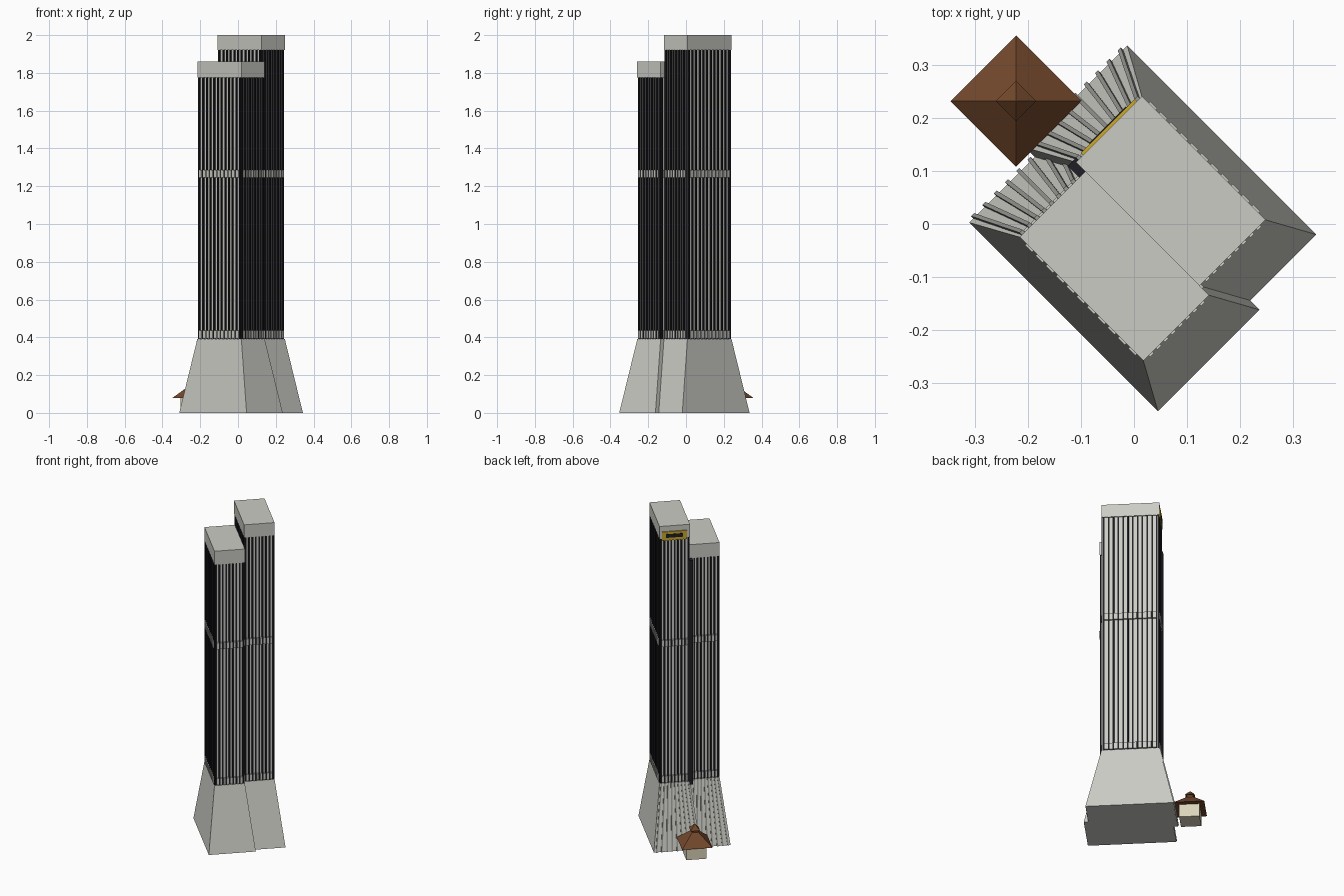
import bpy, bmesh, math
from mathutils import Matrix

if "Cube" in bpy.data.objects:
    bpy.data.objects.remove(bpy.data.objects["Cube"])

# Everything is laid out square in (s, t) and turned 45 degrees about z
TURN = Matrix.Rotation(math.radians(-45), 4, 'Z')


def material(name, rgb):
    m = bpy.data.materials.new(name)
    m.diffuse_color = (*rgb, 1)
    m.use_nodes = True
    m.node_tree.nodes["Principled BSDF"].inputs["Base Color"].default_value = m.diffuse_color
    return m


CONCRETE = material("pale_concrete", (0.60, 0.60, 0.56))
DARK = material("dark_glass", (0.014, 0.014, 0.018))
RIB = material("grey_rib", (0.32, 0.32, 0.30))
GOLD = material("gold", (0.60, 0.40, 0.025))
BROWN = material("brown_roof", (0.17, 0.065, 0.025))
CREAM = material("cream_wall", (0.72, 0.66, 0.50))


def frustum(bm, low, high, z0, z1):
    """Add a closed block between two rectangles (s0, s1, t0, t1)."""
    rings = []
    for (s0, s1, t0, t1), z in ((low, z0), (high, z1)):
        rings.append([bm.verts.new((s, t, z)) for s, t in
                      ((s0, t0), (s1, t0), (s1, t1), (s0, t1))])
    a, b = rings
    bm.faces.new(a[::-1])
    bm.faces.new(b)
    for i in range(4):
        j = (i + 1) % 4
        bm.faces.new((a[i], a[j], b[j], b[i]))


def box(bm, rect, z0, z1):
    frustum(bm, rect, rect, z0, z1)


def finish(name, bm, mat):
    bmesh.ops.transform(bm, matrix=TURN, verts=bm.verts)
    bmesh.ops.recalc_face_normals(bm, faces=bm.faces)
    me = bpy.data.meshes.new(name)
    bm.to_mesh(me)
    bm.free()
    me.materials.append(mat)
    ob = bpy.data.objects.new(name, me)
    bpy.context.collection.objects.link(ob)
    return ob


def block(name, mat, low, z0, z1, high=None):
    bm = bmesh.new()
    frustum(bm, low, high or low, z0, z1)
    return finish(name, bm, mat)


def grow(r, ds, dt):
    return (r[0] - ds, r[1] + ds, r[2] - dt, r[3] + dt)


def centres(a, b, n):
    step = (b - a) / n
    return [a + step * (i + 0.5) for i in range(n)]


BASE_Z, DEPTH = 0.39, 0.007
N_LONG, N_SHORT = 12, 9


def around(bm, r, width_share, inner, outer, z0, z1, shift=0.0):
    """Repeat upright bars round the four sides of rectangle r."""
    s0, s1, t0, t1 = r
    ws, wt = (s1 - s0) / N_LONG, (t1 - t0) / N_SHORT
    for c in centres(s0, s1, N_LONG)[:N_LONG - (shift > 0)]:
        c, w = c + shift * ws, width_share[0] * ws / 2
        box(bm, (c - w, c + w, t0 - outer, t0 + inner), z0, z1)
        box(bm, (c - w, c + w, t1 - inner, t1 + outer), z0, z1)
    for c in centres(t0, t1, N_SHORT)[:N_SHORT - (shift > 0)]:
        c, w = c + shift * wt, width_share[1] * wt / 2
        box(bm, (s0 - outer, s0 + inner, c - w, c + w), z0, z1)
        box(bm, (s1 - inner, s1 + outer, c - w, c + w), z0, z1)


def tower(name, r, cap_z, top_z):
    foot = grow(r, 0.087, 0.048)
    # Flared base, wall core and plain cap
    block(name + "_flared_base", CONCRETE, foot, 0, BASE_Z, r)
    block(name + "_wall_core", CONCRETE, grow(r, -DEPTH, -DEPTH), BASE_Z, cap_z)
    block(name + "_cap", CONCRETE, r, cap_z, top_z)
    # Dark fins on all sides
    bm = bmesh.new()
    around(bm, r, (0.30, 0.45), DEPTH, 0.0, BASE_Z, cap_z)
    finish(name + "_fins", bm, DARK)
    # Two toothed bands between the fins
    bm = bmesh.new()
    for z in (0.395, 1.245):
        around(bm, r, (0.68, 0.52), DEPTH, 0.004, z, z + 0.04, 0.5)
    finish(name + "_bands", bm, CONCRETE)
    # Sloping ribs on the entrance side of the base
    bm = bmesh.new()
    for a, b in zip(centres(foot[2], foot[3], N_SHORT), centres(r[2], r[3], N_SHORT)):
        frustum(bm, (foot[0] - 0.006, foot[0] + 0.01, a - 0.004, a + 0.004),
                (r[0] - 0.006, r[0] + 0.01, b - 0.004, b + 0.004), 0, BASE_Z)
    finish(name + "_base_ribs", bm, RIB)


tower("tall_tower", (-0.160, 0.170, 0.005, 0.181), 1.92, 2.0)
tower("short_tower", (-0.135, 0.195, -0.170, 0.005), 1.775, 1.86)

# Dark pier filling the step between the towers
block("corner_pier", DARK, (-0.166, -0.13, -0.011, 0.012), BASE_Z - 0.02, 1.775)

# Gold plaque near the top with a dark inset bar
block("gold_plaque", GOLD, (-0.166, -0.159, 0.024, 0.168), 1.912, 1.966)
block("plaque_bar", DARK, (-0.168, -0.165, 0.048, 0.146), 1.929, 1.951)


# Small pavilion with a two-tier pyramid roof
def square(h):
    return (-0.3214 - h, -0.3214 + h, 0.0067 - h, 0.0067 + h)


block("pavilion_walls", CREAM, square(0.058), 0, 0.09)
block("pavilion_roof", BROWN, square(0.0875), 0.08, 0.163, square(0.006))
block("pavilion_finial_base", BROWN, square(0.018), 0.14, 0.165)
block("pavilion_finial", BROWN, square(0.027), 0.163, 0.197, square(0.001))
